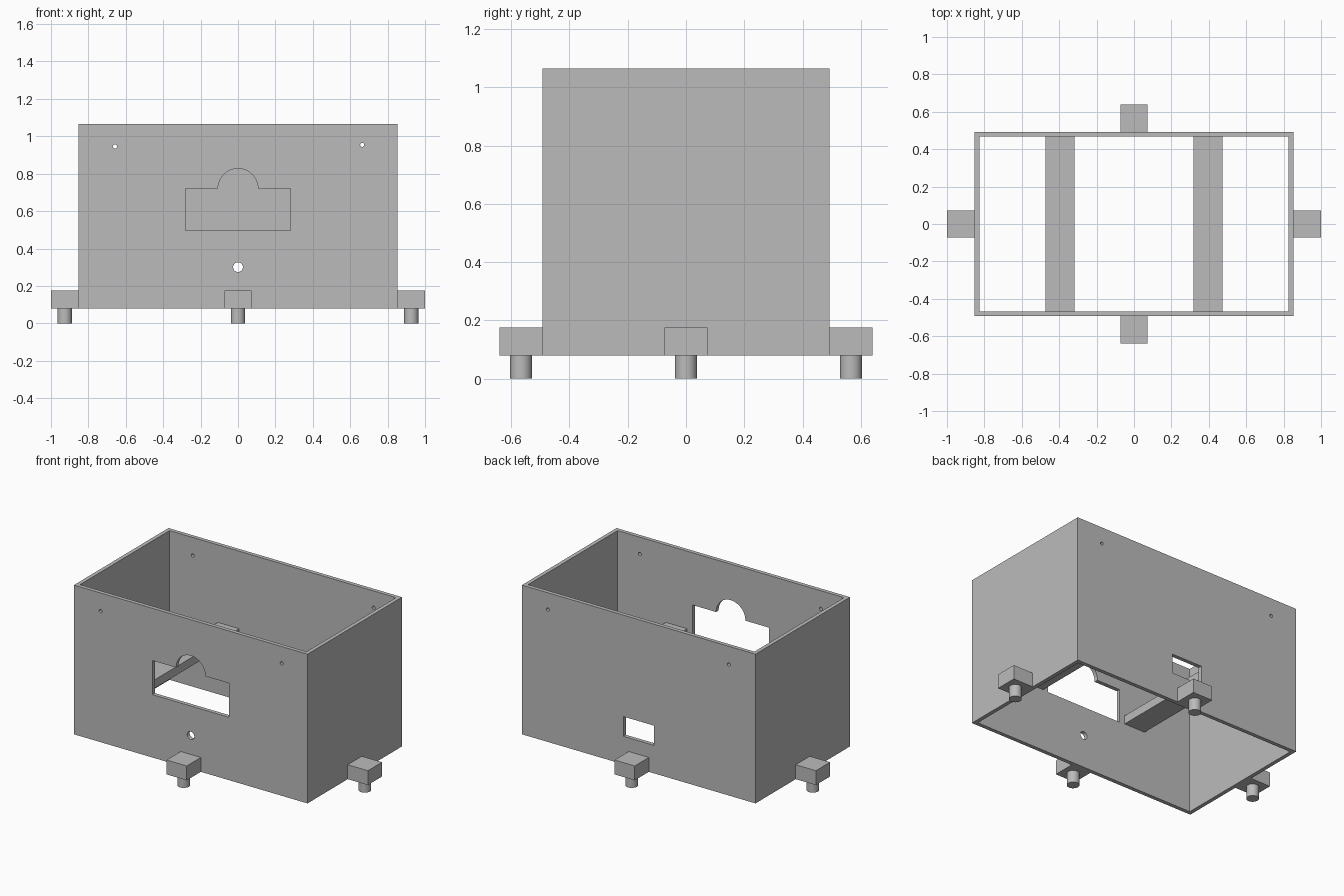
import bpy
import bmesh
import math
from mathutils import Matrix, Vector

default = bpy.data.objects.get("Cube")
if default:
    bpy.data.objects.remove(default, do_unlink=True)

grey = bpy.data.materials.new("plain grey")
grey.use_nodes = True
colour = (0.5, 0.5, 0.5, 1)
grey.diffuse_color = colour
grey.node_tree.nodes["Principled BSDF"].inputs["Base Color"].default_value = colour

# Main sizes
HALF_X, HALF_Y = 0.853, 0.493
BASE, TOP = 0.08, 1.065
WALL = 0.026
FOOT_TOP, FOOT_WIDTH, FOOT_DEPTH = 0.175, 0.147, 0.147


def finish(name, bm):
    bmesh.ops.recalc_face_normals(bm, faces=bm.faces)
    mesh = bpy.data.meshes.new(name)
    bm.to_mesh(mesh)
    bm.free()
    mesh.materials.append(grey)
    obj = bpy.data.objects.new(name, mesh)
    bpy.context.collection.objects.link(obj)
    return obj


def box(name, low, high):
    low, high = Vector(low), Vector(high)
    bm = bmesh.new()
    bmesh.ops.create_cube(bm, size=1)
    bmesh.ops.scale(bm, vec=high - low, verts=bm.verts)
    bmesh.ops.translate(bm, vec=(low + high) / 2, verts=bm.verts)
    return finish(name, bm)


def cylinder(name, centre, radius, length, along_y=False, sides=32):
    bm = bmesh.new()
    turn = Matrix.Rotation(math.pi / 2, 4, "X") if along_y else Matrix()
    bmesh.ops.create_cone(bm, cap_ends=True, segments=sides, radius1=radius,
                          radius2=radius, depth=length,
                          matrix=Matrix.Translation(centre) @ turn)
    return finish(name, bm)


def select_only(obj):
    bpy.ops.object.select_all(action="DESELECT")
    obj.select_set(True)
    bpy.context.view_layer.objects.active = obj


def cut(target, cutter):
    select_only(target)
    mod = target.modifiers.new("cut", "BOOLEAN")
    mod.operation, mod.solver, mod.object = "DIFFERENCE", "EXACT", cutter
    bpy.ops.object.modifier_apply(modifier=mod.name)
    bpy.data.objects.remove(cutter, do_unlink=True)


def window_cutter():
    # Rectangle with a half-round arch on its top edge
    half, low, high, radius = 0.28, 0.495, 0.72, 0.107
    outline = [(-half, high), (-half, low), (half, low), (half, high)]
    outline += [(radius * math.cos(a), high + radius * math.sin(a))
                for a in (math.pi * i / 24 for i in range(25))]
    bm = bmesh.new()
    face = bm.faces.new([bm.verts.new((x, -HALF_Y - 0.1, z)) for x, z in outline])
    grown = bmesh.ops.extrude_face_region(bm, geom=[face])["geom"]
    bmesh.ops.translate(bm, vec=(0, 0.2, 0),
                        verts=[v for v in grown if isinstance(v, bmesh.types.BMVert)])
    return finish("window_cutter", bm)


# Open-ended housing
housing = box("housing", (-HALF_X, -HALF_Y, BASE), (HALF_X, HALF_Y, TOP))
inner_x, inner_y = HALF_X - WALL, HALF_Y - WALL
cut(housing, box("inside", (-inner_x, -inner_y, 0), (inner_x, inner_y, TOP + 0.1)))

# Front window and cable hole, back slot, and screw holes through both walls
cut(housing, window_cutter())
cut(housing, cylinder("cable_hole", (0, -HALF_Y, 0.3), 0.026, 0.2, True))
cut(housing, box("back_slot", (-0.113, HALF_Y - 0.1, 0.265), (0.113, HALF_Y + 0.1, 0.395)))
for x, z in ((-0.658, 0.945), (0.664, 0.954)):
    cut(housing, cylinder("screw_hole", (x, 0, z), 0.011, 2, True, 16))

# Inner rails running front to back
for side, sign in (("left", 1), ("right", -1)):
    x1, x2 = sorted((sign * 0.318, sign * 0.474))
    box(side + "_rail", (x1, -inner_y, 0.497), (x2, inner_y, 0.553))

# Foot block with a round peg in the middle of each wall
for name, dx, dy in (("left", 1, 0), ("right", -1, 0), ("back", 0, 1), ("front", 0, -1)):
    cx = dx * (HALF_X + FOOT_DEPTH / 2)
    cy = dy * (HALF_Y + FOOT_DEPTH / 2)
    h = FOOT_WIDTH / 2
    box(name + "_foot_block", (cx - h, cy - h, BASE), (cx + h, cy + h, FOOT_TOP))
    peg = cylinder(name + "_foot_peg", (cx, cy, BASE / 2), 0.038, BASE)
    select_only(peg)
    bpy.ops.object.shade_smooth_by_angle(angle=math.radians(30))
